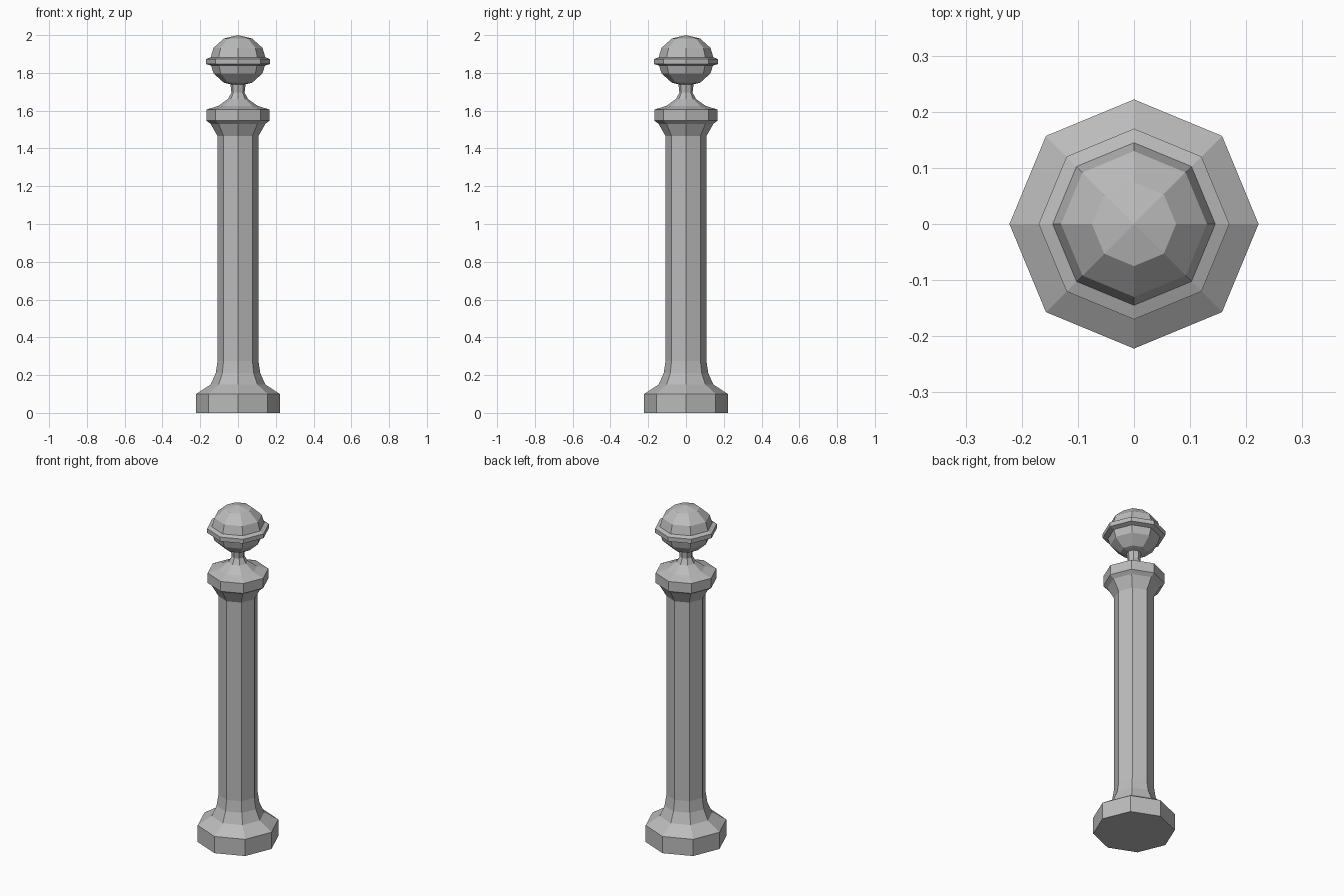
import bpy, bmesh
from math import sin, cos, pi

cube = bpy.data.objects.get("Cube")
if cube:
    bpy.data.objects.remove(cube)

SIDES = 8

stone = bpy.data.materials.new("grey_stone")
stone.use_nodes = True
grey = (0.5, 0.5, 0.5, 1)
stone.diffuse_color = grey
stone.node_tree.nodes["Principled BSDF"].inputs["Base Color"].default_value = grey


def lathe(name, profile):
    """Turn (radius, height) points into a closed, flat-shaded octagonal solid."""
    bm = bmesh.new()
    rings = []
    for r, z in profile:
        if r == 0:
            rings.append([bm.verts.new((0, 0, z))] * SIDES)
        else:
            rings.append([bm.verts.new((r * cos(2 * pi * i / SIDES),
                                        r * sin(2 * pi * i / SIDES), z))
                          for i in range(SIDES)])
    for low, high in zip(rings, rings[1:]):
        for i in range(SIDES):
            j = (i + 1) % SIDES
            corners = dict.fromkeys((low[i], low[j], high[j], high[i]))
            bm.faces.new(list(corners))
    # Cap any open end
    for ring, (r, z) in ((rings[0][::-1], profile[0]), (rings[-1], profile[-1])):
        if r > 0:
            bm.faces.new(ring)
    bmesh.ops.recalc_face_normals(bm, faces=bm.faces)
    mesh = bpy.data.meshes.new(name)
    bm.to_mesh(mesh)
    bm.free()
    mesh.materials.append(stone)
    obj = bpy.data.objects.new(name, mesh)
    bpy.context.collection.objects.link(obj)
    return obj


# Base block with flared foot, shaft, capital and narrow neck
lathe("post", [
    (0.222, 0), (0.222, 0.10), (0.145, 0.15), (0.118, 0.21), (0.108, 0.275),
    (0.108, 1.465), (0.145, 1.53), (0.167, 1.547), (0.167, 1.606),
    (0.105, 1.625), (0.053, 1.662), (0.035, 1.695), (0.04, 1.74)])

# Ball finial
lathe("ball", [(0.15 * sin(pi * k / 6) if 0 < k < 6 else 0,
                1.865 - 0.135 * cos(pi * k / 6)) for k in range(7)])

# Band around the ball
lathe("ball_band", [(0.14, 1.838), (0.17, 1.847), (0.17, 1.873), (0.14, 1.884)])
